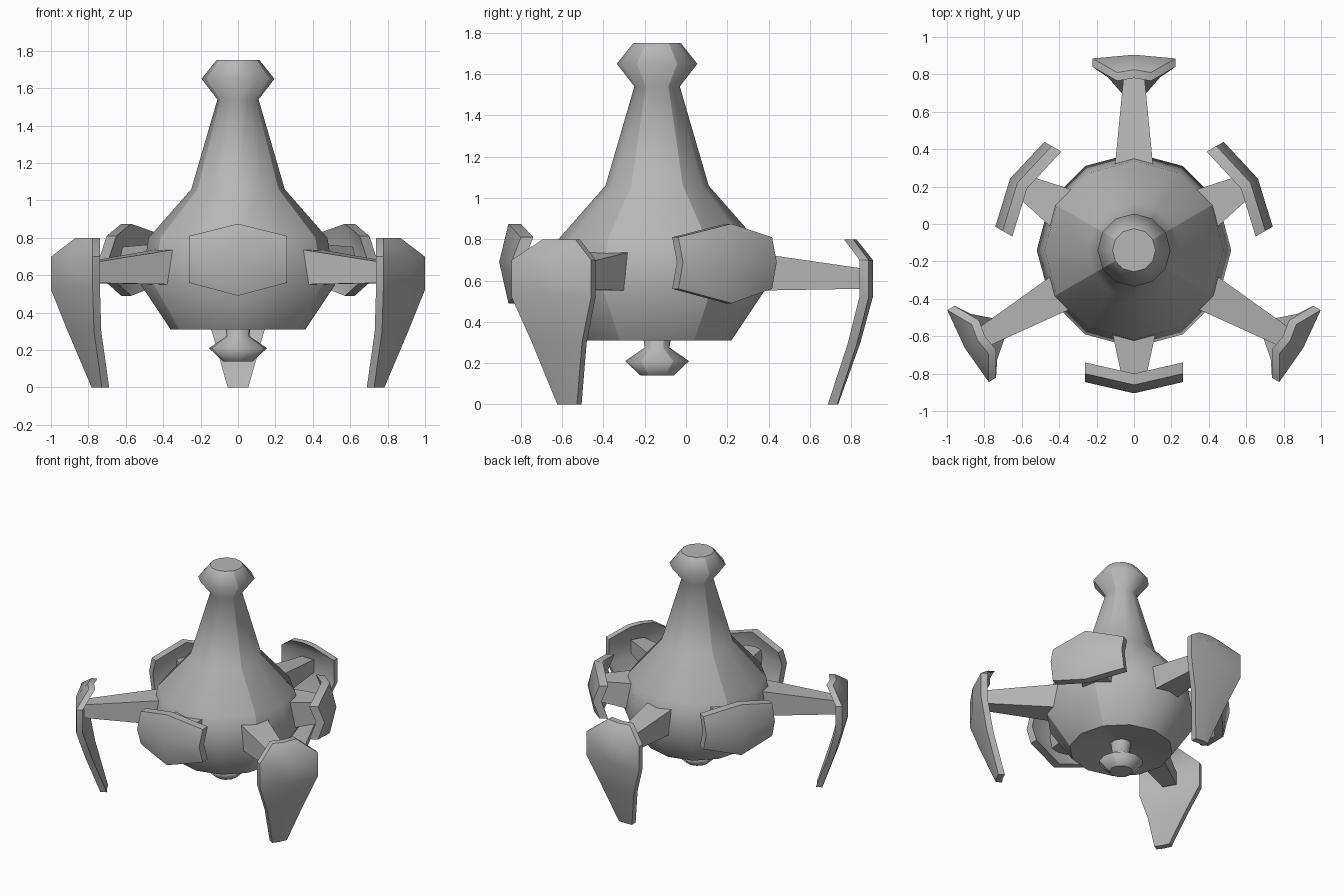
import bpy, bmesh
from math import radians, cos, sin
from mathutils import Matrix, Vector

cube = bpy.data.objects.get("Cube")
if cube:
    bpy.data.objects.remove(cube, do_unlink=True)

grey = bpy.data.materials.new("hull_grey")
grey.use_nodes = True
COLOR = (0.47, 0.47, 0.47, 1)
grey.diffuse_color = COLOR
grey.node_tree.nodes["Principled BSDF"].inputs["Base Color"].default_value = COLOR

AXIS = Vector((0, -0.14, 0))  # centre line of the hull


def finish(bm, name, angle=None, turn=0):
    """Turn a bmesh into an object, rotated about the hull axis."""
    bmesh.ops.recalc_face_normals(bm, faces=bm.faces)
    bm.transform(Matrix.Translation(AXIS) @ Matrix.Rotation(radians(turn), 4, 'Z'))
    mesh = bpy.data.meshes.new(name)
    bm.to_mesh(mesh)
    bm.free()
    mesh.materials.append(grey)
    obj = bpy.data.objects.new(name, mesh)
    bpy.context.collection.objects.link(obj)
    if angle:
        bpy.ops.object.select_all(action='DESELECT')
        obj.select_set(True)
        bpy.context.view_layer.objects.active = obj
        bpy.ops.object.shade_smooth_by_angle(angle=radians(angle))
    return obj


def lathe(name, profile, sharp_rings, sides=12):
    """Revolve (radius, z) points; creases run at 30 degrees either side of x."""
    bm = bmesh.new()
    rings = [[bm.verts.new((r * cos(radians(360 / sides * i)),
                            r * sin(radians(360 / sides * i)), z))
              for i in range(sides)] for r, z in profile]
    for a, b in zip(rings, rings[1:]):
        for i in range(sides):
            j = (i + 1) % sides
            bm.faces.new((a[i], a[j], b[j], b[i])).smooth = True
    bm.faces.new(rings[0])
    bm.faces.new(rings[-1])
    for a, b in zip(rings, rings[1:]):
        for i in (1, 5, 7, 11):
            bm.edges.get((a[i], b[i])).smooth = False
    for k in sharp_rings:
        for i in range(sides):
            bm.edges.get((rings[k][i], rings[k][(i + 1) % sides])).smooth = False
    return finish(bm, name)


def plate(name, rows, angle, turn):
    """Solid shell from rows of (outer, inner) point columns, facing +x."""
    bm = bmesh.new()
    outer = [[bm.verts.new(p[0]) for p in row] for row in rows]
    inner = [[bm.verts.new(p[1]) for p in row] for row in rows]
    m, n = len(rows), len(rows[0])
    for grid in (outer, inner):
        for i in range(m - 1):
            for j in range(n - 1):
                bm.faces.new((grid[i][j], grid[i][j + 1],
                              grid[i + 1][j + 1], grid[i + 1][j]))
    rim = ([(0, j) for j in range(n)] + [(i, n - 1) for i in range(1, m)]
           + [(m - 1, j) for j in range(n - 2, -1, -1)]
           + [(i, 0) for i in range(m - 2, 0, -1)])
    for (a, b), (c, d) in zip(rim, rim[1:] + rim[:1]):
        bm.faces.new((outer[a][b], outer[c][d], inner[c][d], inner[a][b]))
    return finish(bm, name, angle, turn)


def strut(name, start, end, turn):
    """Tapered beam; each end is (radius, half width, bottom, top)."""
    bm = bmesh.new()
    ends = [[bm.verts.new((r, s * w, z)) for s, z in
             ((-1, lo), (1, lo), (1, hi), (-1, hi))]
            for r, w, lo, hi in (start, end)]
    for ring in ends:
        bm.faces.new(ring)
    for i in range(4):
        j = (i + 1) % 4
        bm.faces.new((ends[0][i], ends[0][j], ends[1][j], ends[1][i]))
    return finish(bm, name, None, turn)


# Hull with neck and collar, and the small knob beneath it
lathe("hull", [(0.06, 0.36), (0.36, 0.31), (0.52, 0.55), (0.478, 0.80),
               (0.25, 1.06), (0.11, 1.54), (0.195, 1.65), (0.115, 1.75)], (0, 1, 7))
lathe("lower_knob", [(0.08, 0.14), (0.155, 0.21), (0.06, 0.275), (0.075, 0.38)], (0, 3))

# Leg blade rows: height, half width, radius at the edge, crown at the middle
LEG_ROWS = [(0.80, 0.09, 0.95, 0.015), (0.70, 0.222, 1.025, 0.02),
            (0.52, 0.222, 1.025, 0.02), (0.30, 0.14, 0.97, 0.015),
            (0.00, 0.055, 0.872, 0.005)]
leg = [[((r + c * (s == 0), s * w, z), (r + c * (s == 0) - 0.045, s * w, z))
        for s in (-1, 0, 1)] for z, w, r, c in LEG_ROWS]

# Shield rows: height at the edge, height at the middle, setback
SHIELD_ROWS = [(0.81, 0.875, 0.045), (0.69, 0.69, 0), (0.56, 0.49, 0.045)]
shield = [[((0.765 - back - 0.06 * abs(s), 0.262 * s, zm if s == 0 else ze),
            (0.705 - back - 0.06 * abs(s), 0.262 * s, zm if s == 0 else ze))
           for s in (-1, 0, 1)] for ze, zm, back in SHIELD_ROWS]

for label, turn in (("back", 90), ("right", 210), ("left", 330)):
    plate(label + "_leg", leg, 45, turn)
    strut(label + "_leg_strut", (0.40, 0.107, 0.55, 0.745),
          (0.985, 0.05, 0.56, 0.66), turn)

for label, turn in (("front", 270), ("left", 30), ("right", 150)):
    plate(label + "_shield", shield, 45, turn)
    strut(label + "_shield_strut", (0.40, 0.125, 0.56, 0.77),
          (0.70, 0.06, 0.60, 0.75), turn)
